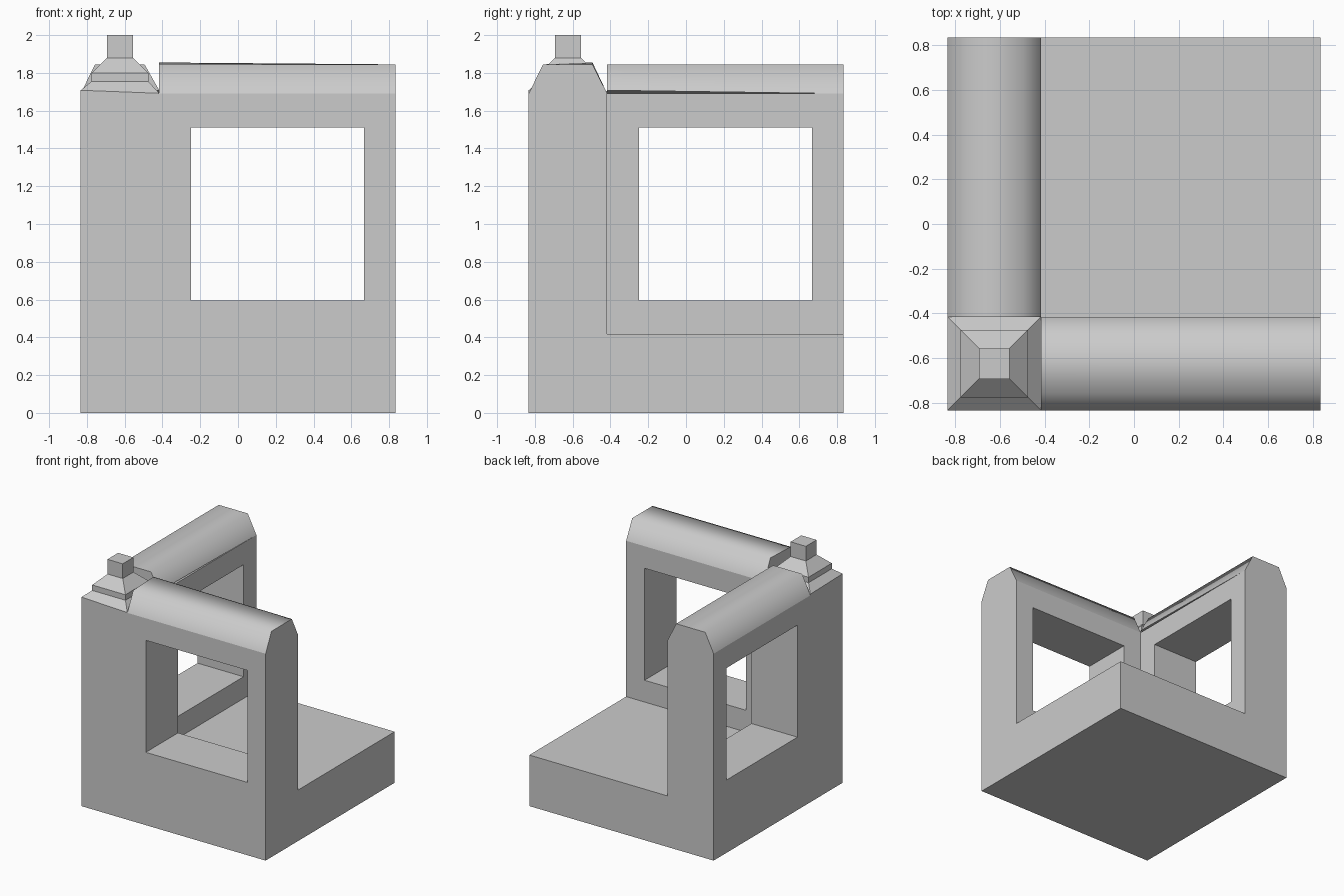
import bpy, bmesh

if "Cube" in bpy.data.objects:
    bpy.data.objects.remove(bpy.data.objects["Cube"])

H = 0.833            # half width of the footprint
T = -0.417           # inner face of both walls
EAVE = 1.69          # top of the plain walls
MID = (-H + T) / 2   # centre line of each wall


def make(name, bm):
    bmesh.ops.recalc_face_normals(bm, faces=bm.faces)
    mesh = bpy.data.meshes.new(name)
    bm.to_mesh(mesh)
    bm.free()
    obj = bpy.data.objects.new(name, mesh)
    bpy.context.collection.objects.link(obj)
    return obj


def box(name, lo, hi):
    bm = bmesh.new()
    bmesh.ops.create_cube(bm, size=1)
    for v in bm.verts:
        v.co = [(a + b) / 2 + c * (b - a) for a, b, c in zip(lo, hi, v.co)]
    return make(name, bm)


def loft(name, rings, cap_start=True, smooth=False):
    """Skin closed rings of points; caps stay flat."""
    bm = bmesh.new()
    loops = [[bm.verts.new(p) for p in r] for r in rings]
    n = len(loops[0])
    for a, b in zip(loops, loops[1:]):
        for i in range(n):
            j = (i + 1) % n
            bm.faces.new((a[i], a[j], b[j], b[i])).smooth = smooth
    if cap_start:
        bm.faces.new(loops[0])
    bm.faces.new(loops[-1])
    for f in (f for f in bm.faces if len({round(v.co.z, 3) for v in f.verts}) == 1
              and abs(f.verts[0].co.z - EAVE) < 0.001):
        f.smooth = False
    obj = make(name, bm)
    for e in obj.data.edges:   # crisp creases around the ends and eaves
        e.use_edge_sharp = False
    if smooth:
        bpy.ops.object.select_all(action='DESELECT')
        obj.select_set(True)
        bpy.context.view_layer.objects.active = obj
        bpy.ops.object.shade_smooth_by_angle(angle=1.2)
    return obj


# Base and two walls cut from one block
body = box("base_and_walls", (-H, -H, 0), (H, H, EAVE))
cutters = [
    box("inner_void", (T, T, 0.417), (1.2, 1.2, 2.2)),
    box("front_window", (-0.25, -1.2, 0.595), (0.667, -0.3, 1.51)),
    box("left_window", (-1.2, -0.25, 0.595), (-0.3, 0.667, 1.51)),
]
bpy.context.view_layer.objects.active = body
for c in cutters:
    mod = body.modifiers.new(c.name, 'BOOLEAN')
    mod.operation, mod.solver, mod.object = 'DIFFERENCE', 'EXACT', c
    bpy.ops.object.modifier_apply(modifier=mod.name)
for c in cutters:
    bpy.data.objects.remove(c)

# Bevelled copings: (across, height) profile, nearly level along each wall
far = [(-H, EAVE), (-0.757, 1.845), (-0.495, 1.845), (T, EAVE)]
front_near = [(-H, EAVE), (-0.757, 1.845), (-0.495, 1.855), (T, EAVE)]
left_near = [(-H, EAVE), (-0.757, 1.845), (-0.495, 1.845), (T, 1.708)]
loft("front_coping", [[(T, a, z) for a, z in front_near],
                      [(H, a, z) for a, z in far]], smooth=True)
loft("left_coping", [[(a, T, z) for a, z in left_near],
                     [(a, H, z) for a, z in far]], smooth=True)

# Stepped square finial on the corner
steps = [(0.208, EAVE), (0.208, 1.70), (0.15, 1.755), (0.15, 1.80),
         (0.069, 1.88), (0.069, 2.0)]
rings = [[(MID + sx * r, MID + sy * r, z)
          for sx, sy in ((-1, -1), (1, -1), (1, 1), (-1, 1))] for r, z in steps]
rings[1] = [(x, y, z) for (x, y, _), z in zip(rings[1], (1.708, 1.692, 1.692, 1.70))]
loft("corner_finial", rings)
